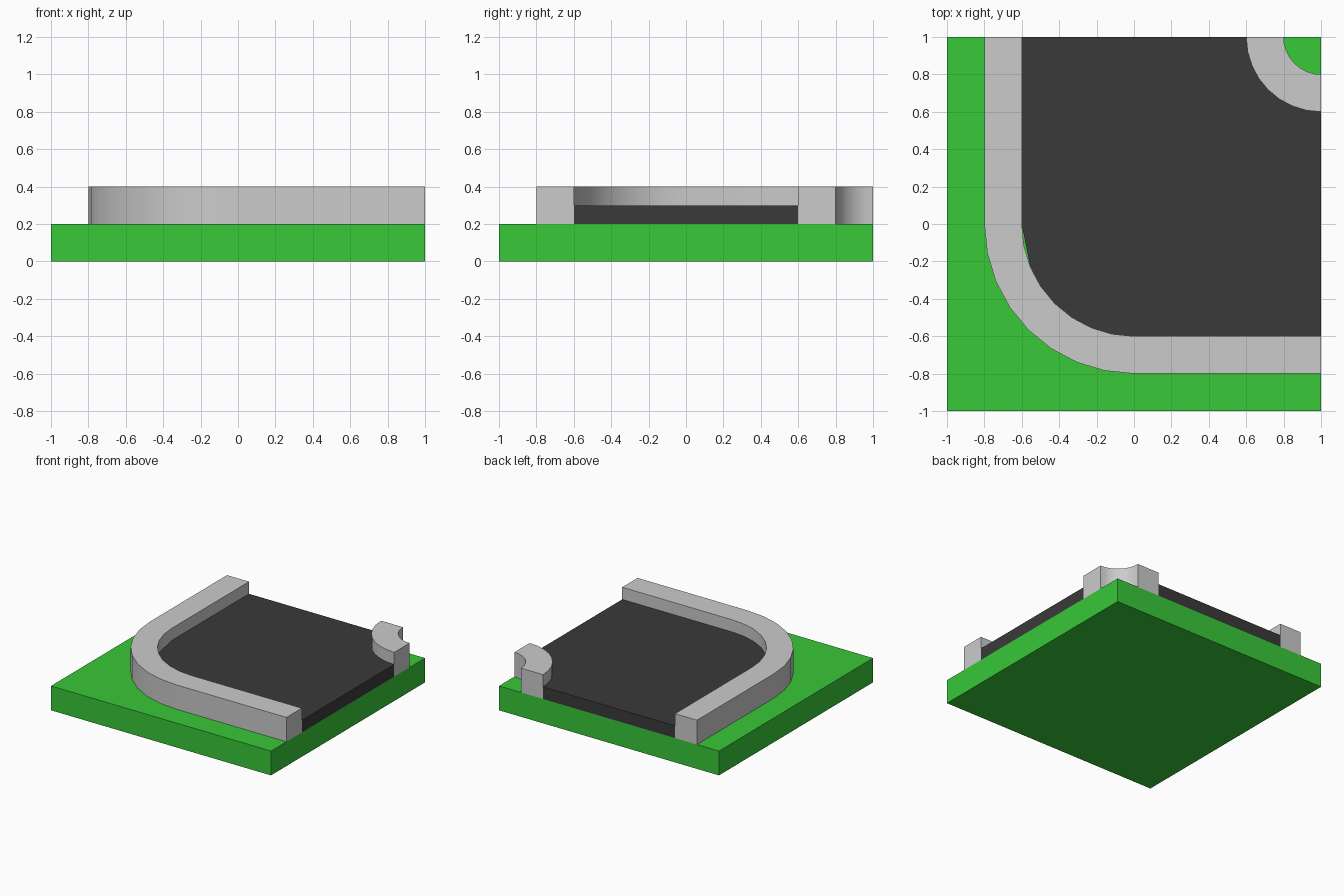
import bpy, bmesh
from math import sin, cos, radians

if "Cube" in bpy.data.objects:
    bpy.data.objects.remove(bpy.data.objects["Cube"])

SEG = 8  # segments per quarter turn


def arc(cx, cy, r, start, end):
    """Points on an arc, angles in degrees."""
    return [(cx + r * cos(radians(start + (end - start) * i / SEG)),
             cy + r * sin(radians(start + (end - start) * i / SEG)))
            for i in range(SEG + 1)]


def material(name, color):
    m = bpy.data.materials.new(name)
    m.diffuse_color = color
    m.use_nodes = True
    m.node_tree.nodes["Principled BSDF"].inputs["Base Color"].default_value = m.diffuse_color
    return m


def finish(name, bm, mat=None):
    bmesh.ops.recalc_face_normals(bm, faces=bm.faces)
    me = bpy.data.meshes.new(name)
    bm.to_mesh(me)
    bm.free()
    ob = bpy.data.objects.new(name, me)
    bpy.context.collection.objects.link(ob)
    if mat:
        me.materials.append(mat)
    bpy.ops.object.select_all(action='DESELECT')
    ob.select_set(True)
    bpy.context.view_layer.objects.active = ob
    bpy.ops.object.shade_smooth_by_angle(angle=radians(30))
    return ob


def slab(name, outline, z0, z1, mat=None):
    """Solid prism from a flat outline."""
    bm = bmesh.new()
    face = bm.faces.new([bm.verts.new((x, y, z0)) for x, y in outline])
    ext = bmesh.ops.extrude_face_region(bm, geom=[face], use_keep_orig=True)
    top = [v for v in ext['geom'] if isinstance(v, bmesh.types.BMVert)]
    bmesh.ops.translate(bm, verts=top, vec=(0, 0, z1 - z0))
    return finish(name, bm, mat)


def curb(name, outer, inner, z0, z1):
    """Rectangular section swept between two matching edge lines."""
    bm = bmesh.new()
    rings = [[bm.verts.new(p) for p in ((*o, z0), (*o, z1), (*i, z1), (*i, z0))]
             for o, i in zip(outer, inner)]
    for a, b in zip(rings, rings[1:]):
        for k in range(4):
            n = (k + 1) % 4
            bm.faces.new((a[k], a[n], b[n], b[k]))
    bm.faces.new(rings[0])
    bm.faces.new(rings[-1])
    return finish(name, bm)


def bend(r):
    """Straight, quarter turn, straight."""
    return [(-r, 1)] + arc(0, 0, r, 180, 270) + [(1, -r)]


green = material("grass_green", (0.04, 0.58, 0.04, 1))
dark = material("asphalt_dark", (0.042, 0.042, 0.042, 1))

# grass base
slab("grass_base", [(-1, -1), (1, -1), (1, 1), (-1, 1)], 0, 0.2, green)

# road surface, cut away at the inner corner
road = bend(0.6)
del road[2]  # the road edge skips one step of the bend
slab("road", road + arc(1, 1, 0.4, 270, 180), 0.2, 0.3, dark)

# curbs along both sides of the road
curb("outer_curb", bend(0.8), bend(0.6), 0.2, 0.4)
curb("inner_curb", arc(1, 1, 0.4, 180, 270), arc(1, 1, 0.2, 180, 270), 0.2, 0.4)
